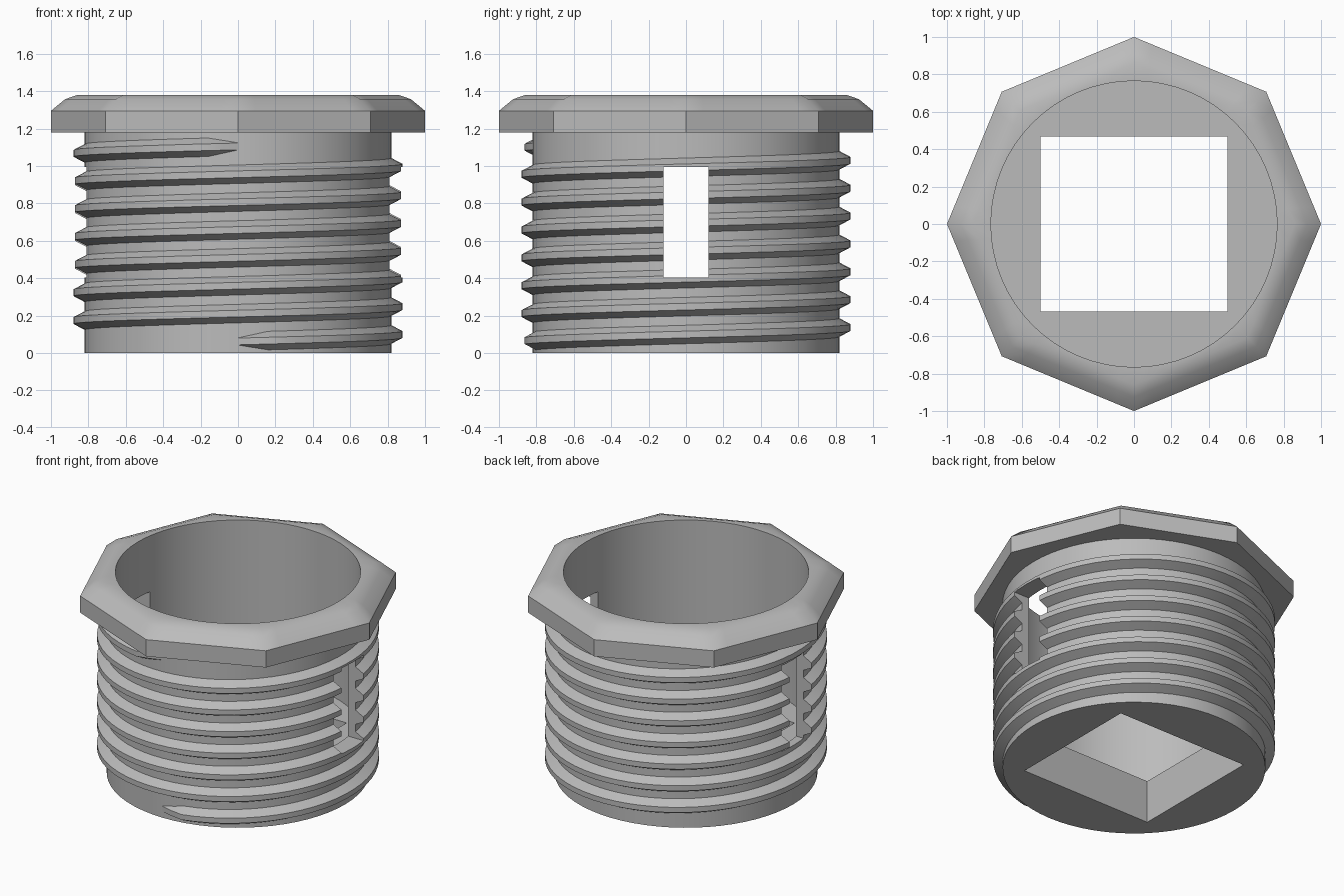
import bpy, bmesh
from math import pi, cos, sin, radians

if "Cube" in bpy.data.objects:
    bpy.data.objects.remove(bpy.data.objects["Cube"], do_unlink=True)

grey = bpy.data.materials.new("plain grey")
grey.use_nodes = True
grey.diffuse_color = (0.5, 0.5, 0.5, 1)
grey.node_tree.nodes["Principled BSDF"].inputs["Base Color"].default_value = (0.5, 0.5, 0.5, 1)

SEGMENTS = 64


def make_object(name, bm):
    bmesh.ops.recalc_face_normals(bm, faces=bm.faces)
    mesh = bpy.data.meshes.new(name)
    bm.to_mesh(mesh)
    bm.free()
    mesh.materials.append(grey)
    obj = bpy.data.objects.new(name, mesh)
    bpy.context.collection.objects.link(obj)
    return obj


def make_cutter(name, size, z):
    bm = bmesh.new()
    bmesh.ops.create_cube(bm, size=1)
    bmesh.ops.scale(bm, vec=size, verts=bm.verts)
    bmesh.ops.translate(bm, vec=(0, 0, z), verts=bm.verts)
    obj = make_object(name, bm)
    obj.hide_render = True
    return obj


def activate(obj):
    bpy.ops.object.select_all(action="DESELECT")
    obj.select_set(True)
    bpy.context.view_layer.objects.active = obj


def cut(obj, cutter):
    activate(obj)
    mod = obj.modifiers.new("cut", "BOOLEAN")
    mod.operation = "DIFFERENCE"
    mod.solver = "EXACT"
    mod.object = cutter
    bpy.ops.object.modifier_apply(modifier=mod.name)


def octagon_factor(angle):
    # Radius of a unit octagon with corners on the axes
    return cos(pi / 8) / cos(angle % (pi / 4) - pi / 8)


# Cup-shaped body with an octagonal, bevelled collar: (radius, height, octagonal)
profile = [
    (0.82, 0, False), (0.82, 1.18, False),
    (1, 1.18, True), (1, 1.295, True), (0.925, 1.357, True), (0.86, 1.38, True),
    (0.765, 1.38, False), (0.765, 0.295, False),
]
bm = bmesh.new()
rings = []
for radius, z, octagonal in profile:
    ring = []
    for i in range(SEGMENTS):
        a = 2 * pi * i / SEGMENTS
        r = radius * (octagon_factor(a) if octagonal else 1)
        ring.append(bm.verts.new((r * cos(a), r * sin(a), z)))
    rings.append(ring)
for low, high in zip(rings, rings[1:]):
    for i in range(SEGMENTS):
        j = (i + 1) % SEGMENTS
        bm.faces.new((low[i], low[j], high[j], high[i]))
bm.faces.new(rings[0])
bm.faces.new(rings[-1])
body = make_object("body_with_collar", bm)

# Helical thread, fading into the body at both ends
TURNS, PITCH, START = 7, 0.149, 0.062
ROOT, CREST = 0.8, 0.88
bm = bmesh.new()
sections = []
steps = TURNS * SEGMENTS
for i in range(steps + 1):
    a = 2 * pi * i / SEGMENTS - pi / 2
    z = START + PITCH * i / SEGMENTS
    fade = min(1, min(i, steps - i) / 2)
    tip = 0.822 + (CREST - 0.822) * fade
    half = 0.03 + 0.03 * fade
    section = [(ROOT, -half), (tip, -0.018), (tip, 0.018), (ROOT, half)]
    sections.append([bm.verts.new((r * cos(a), r * sin(a), z + dz)) for r, dz in section])
for first, second in zip(sections, sections[1:]):
    for i in range(4):
        j = (i + 1) % 4
        bm.faces.new((first[i], first[j], second[j], second[i]))
bm.faces.new(sections[0])
bm.faces.new(sections[-1])
thread = make_object("screw_thread", bm)

# Square opening in the floor and the slot through both side walls
floor_cutter = make_cutter("floor_opening_cutter", (1, 0.935, 0.8), 0.1)
slot_cutter = make_cutter("side_slot_cutter", (2.4, 0.24, 0.59), 0.7)
cut(body, floor_cutter)
cut(body, slot_cutter)
cut(thread, slot_cutter)
for cutter in (floor_cutter, slot_cutter):
    bpy.data.objects.remove(cutter, do_unlink=True)

# Smooth round walls, crisp edges
for obj, limit in ((body, 42), (thread, 25)):
    activate(obj)
    bpy.ops.object.shade_smooth_by_angle(angle=radians(limit))
